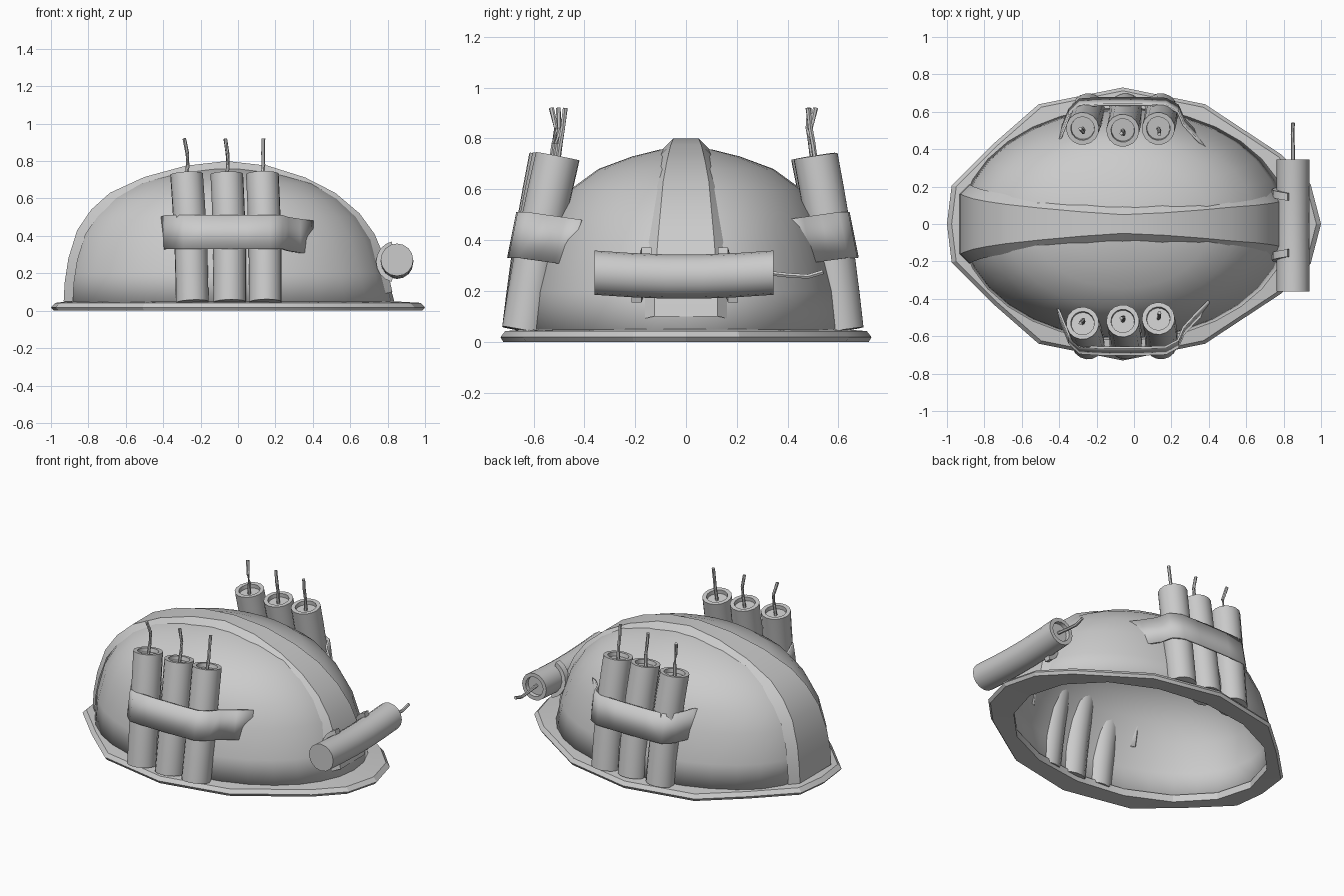
import bpy, bmesh
from math import sin, cos, pi, radians
from mathutils import Vector

if "Cube" in bpy.data.objects:
    bpy.data.objects.remove(bpy.data.objects["Cube"])


def loft(name, rings, closed=True, caps=True, angle=35, thick=0, loop=False, offset=-1):
    """Skin a list of equal-length point rings."""
    bm = bmesh.new()
    vs = [[bm.verts.new(p) for p in r] for r in rings]
    n = len(rings[0])
    pairs = list(zip(vs, vs[1:])) + ([(vs[-1], vs[0])] if loop else [])
    for a, b in pairs:
        for i in range(n if closed else n - 1):
            j = (i + 1) % n
            bm.faces.new((a[i], a[j], b[j], b[i]))
    if caps and closed and not loop:
        bm.faces.new(vs[0])
        bm.faces.new(vs[-1])
    bmesh.ops.remove_doubles(bm, verts=bm.verts, dist=1e-5)
    bmesh.ops.recalc_face_normals(bm, faces=bm.faces)
    me = bpy.data.meshes.new(name)
    bm.to_mesh(me)
    bm.free()
    ob = bpy.data.objects.new(name, me)
    bpy.context.collection.objects.link(ob)
    bpy.ops.object.select_all(action='DESELECT')
    ob.select_set(True)
    bpy.context.view_layer.objects.active = ob
    bpy.ops.object.shade_smooth_by_angle(angle=radians(angle))
    if thick:
        m = ob.modifiers.new("thickness", 'SOLIDIFY')
        m.thickness, m.offset = thick, offset
    return ob


def circle(c, d, r, n):
    q = Vector(d).to_track_quat('Z', 'Y')
    return [Vector(c) + q @ Vector((r * cos(2 * pi * i / n), r * sin(2 * pi * i / n), 0))
            for i in range(n)]


def fuse(name, pts):
    pts = [Vector(p) for p in pts]
    rings = []
    for i, p in enumerate(pts):
        d = pts[min(i + 1, len(pts) - 1)] - pts[max(i - 1, 0)]
        rings.append(circle(p, d, 0.01, 6))
    loft(name, rings)


def stick(name, p0, p1, r, bend):
    """Slightly bent tube with a recessed top."""
    p0, p1, bend = Vector(p0), Vector(p1), Vector(bend)
    d = (p1 - p0).normalized()
    rings = [circle(p0.lerp(p1, t) + bend * sin(pi * t), d, r, 16)
             for t in (0, .2, .4, .6, .8, 1)]
    rings.append(circle(p1, d, r * .72, 16))
    rings.append(circle(p1 - d * .025, d, r * .7, 16))
    loft(name, rings)


# Dome shell: height, left x, right x, half depth
CX = -.06
dome = [(.03, -.93, .84, .625), (.2, -.915, .797, .61), (.38, -.87, .737, .565),
        (.5, -.795, .655, .52), (.6, -.69, .545, .455), (.68, -.545, .41, .345),
        (.73, -.37, .24, .21), (.757, -.2, .08, .1), (.765, -.065, -.055, .005)]


def oval(z, l, r, b, n):
    out = []
    for i in range(n):
        a = 2 * pi * i / n
        c = cos(a)
        out.append((CX + c * ((r - CX) if c > 0 else (CX - l)), b * sin(a), z))
    return out


ob = loft("helmet_dome", [oval(*d, 32) for d in dome], caps=False, angle=60, thick=.025)
bm = bmesh.new()
bm.from_mesh(ob.data)
bmesh.ops.holes_fill(bm, edges=[e for e in bm.edges if e.is_boundary
                                and e.verts[0].co.z > .7], sides=0)
bm.to_mesh(ob.data)
bm.free()

# Faceted brim
half = [(1, 0), (.945, .21), (.79, .37), (.38, .64), (CX, .73), (-.51, .64),
        (-.75, .43), (-.975, .205), (-1, 0)]
outline = half + [(x, -y) for x, y in half[-2:0:-1]]
hole = [p[:2] for p in oval(0, -.895, .80, .592, 16)]


def brim_ring(s, z, src=outline):
    return [(x * s, y * s, z) for x, y in src]


loft("helmet_brim", [brim_ring(1, .006, hole), brim_ring(.985, 0), brim_ring(1, .018),
                     brim_ring(.975, .042), brim_ring(1, .052, hole)], loop=True, angle=20)

# Raised ridge over the crown: x, z, half width
ridge = [(-.932, .05, .16), (-.927, .15, .16), (-.907, .28, .15), (-.86, .43, .135),
         (-.785, .54, .12), (-.685, .63, .105), (-.5, .715, .085), (-.28, .775, .065),
         (CX, .8, .05), (.16, .775, .06), (.36, .712, .075), (.52, .63, .09),
         (.65, .52, .1), (.73, .41, .11), (.785, .28, .12), (.825, .1, .125)]
rings = []
for i, (x, z, w) in enumerate(ridge):
    a, b = ridge[max(i - 1, 0)], ridge[min(i + 1, len(ridge) - 1)]
    t = Vector((b[0] - a[0], 0, b[1] - a[1])).normalized()
    p = Vector((x, 0, z))
    q = p - Vector((-t.z, 0, t.x)) * .05
    rings.append([q - Vector((0, w + .05, 0)), p - Vector((0, w, 0)),
                  p + Vector((0, w, 0)), q + Vector((0, w + .05, 0))])
loft("helmet_ridge", rings, closed=False, angle=40)

# Bundles of three sticks with a strap, front and back
strap = [(-.41, -.46, -.01), (-.385, -.52, 0), (-.345, -.62, 0), (-.29, -.672, 0),
         (-.17, -.679, 0), (-.06, -.68, 0), (.05, -.679, 0), (.17, -.675, 0),
         (.235, -.64, 0), (.265, -.57, -.01), (.33, -.5, -.02), (.40, -.43, -.03)]
for s, side, bottom, tops, shift in ((1, "front", .637, (.53, .518, .505), 0),
                                     (-1, "back", .612, (.51, .5, .51), .024)):
    for k, (xb, xt) in enumerate(((-.245, -.275), (-.045, -.06), (.145, .13))):
        y0, y1 = -bottom * s, -tops[k] * s
        stick(f"{side}_stick_{k + 1}", (xb, y0, .045), (xt, y1, .73), .088, (.006, -.008 * s, 0))
        dx = (-.012, -.008, .006)[k]
        fuse(f"{side}_fuse_{k + 1}", [(xt, y1, .70), (xt + .006, y1 + .01 * s, .78),
                                      (xt + .004, y1 + .02 * s, .84),
                                      (xt + dx, y1 + .015 * k * s, .92)])
    loft(f"{side}_strap", [[(x, (y + shift - .018) * s, .33 + dz),
                            (x, (y + shift + .018) * s, .51 + dz)]
                           for x, y, dz in strap], closed=False, angle=50, thick=.012, offset=0)

# Single stick across the right end, with its fuse
stick("side_stick", (.85, -.36, .272), (.85, .345, .272), .087, (0, 0, -.016))
fuse("side_fuse", [(.85, .31, .272), (.85, .40, .262), (.848, .48, .257), (.85, .54, .275)])

# Clamps holding the side stick to the dome
for k, y in enumerate((-.175, .165)):
    rings = []
    for i in range(9):
        a = radians(105 + 150 * i / 8)
        rings.append([(.85 + r * cos(a), y + dy + (.02 - .04 * i / 8) * (2 * k - 1) * -1,
                       .262 + r * sin(a))
                      for r, dy in ((.08, -.02), (.112, -.02), (.112, .02), (.08, .02))])
    loft(f"side_clamp_{k + 1}", rings)
